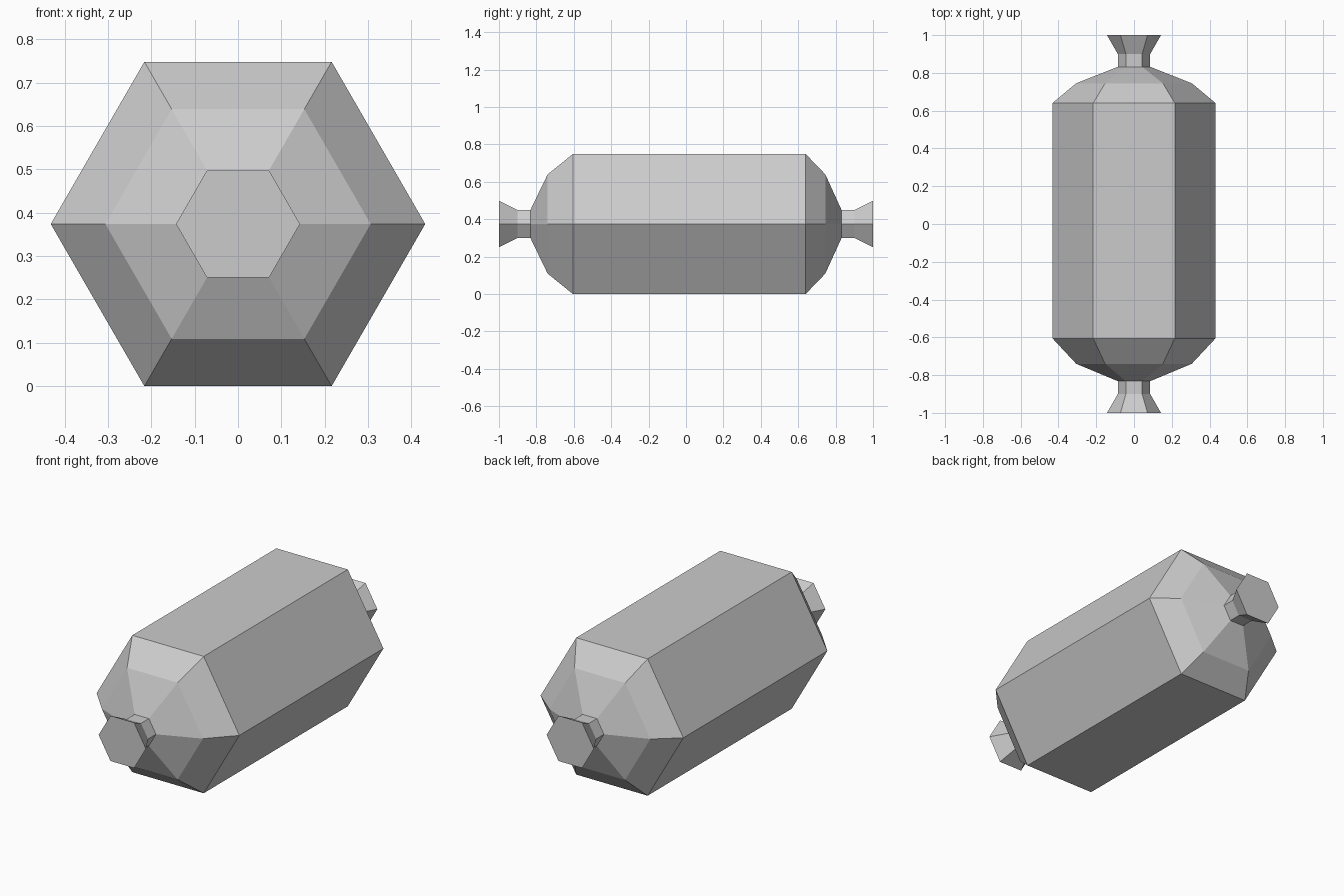
import bpy
import math

cube = bpy.data.objects.get("Cube")
if cube:
    bpy.data.objects.remove(cube, do_unlink=True)

SIDES = 6
CENTRE_Z = 0.374

grey = bpy.data.materials.new("light grey")
grey.use_nodes = True
colour = (0.6, 0.6, 0.6, 1)
grey.diffuse_color = colour
grey.node_tree.nodes["Principled BSDF"].inputs["Base Color"].default_value = colour


def hex_lathe(name, profile, cap_start=False, cap_end=False):
    """Sweep (y, radius) pairs around the long axis as a flat-sided hexagon."""
    verts = []
    for y, radius in profile:
        for i in range(SIDES):
            a = math.tau * i / SIDES
            verts.append((radius * math.cos(a), y, CENTRE_Z + radius * math.sin(a)))
    faces = []
    for ring in range(len(profile) - 1):
        for i in range(SIDES):
            j = (i + 1) % SIDES
            a, b = ring * SIDES, (ring + 1) * SIDES
            faces.append((a + i, b + i, b + j, a + j))
    if cap_start:
        faces.append(tuple(range(SIDES)))
    if cap_end:
        last = (len(profile) - 1) * SIDES
        faces.append(tuple(last + i for i in reversed(range(SIDES))))
    # Profiles running towards -y need their winding turned outward
    if profile[0][0] > profile[-1][0]:
        faces = [tuple(reversed(f)) for f in faces]
    mesh = bpy.data.meshes.new(name)
    mesh.from_pydata(verts, [], faces)
    mesh.materials.append(grey)
    obj = bpy.data.objects.new(name, mesh)
    bpy.context.collection.objects.link(obj)
    return obj


# Long hexagonal tank body
hex_lathe("tank_body", [(-0.605, 0.432), (0.64, 0.432)])

# Faceted domes and flared nozzles at both ends
for end, side, rim, shoulder in (("front", -1, 0.605, 0.74), ("back", 1, 0.64, 0.745)):
    hex_lathe(end + "_dome", [(side * rim, 0.432), (side * shoulder, 0.306), (side * 0.832, 0.086)])
    hex_lathe(end + "_nozzle", [(side * 0.832, 0.086), (side * 0.9, 0.086), (side * 1.0, 0.143)],
              cap_end=True)
